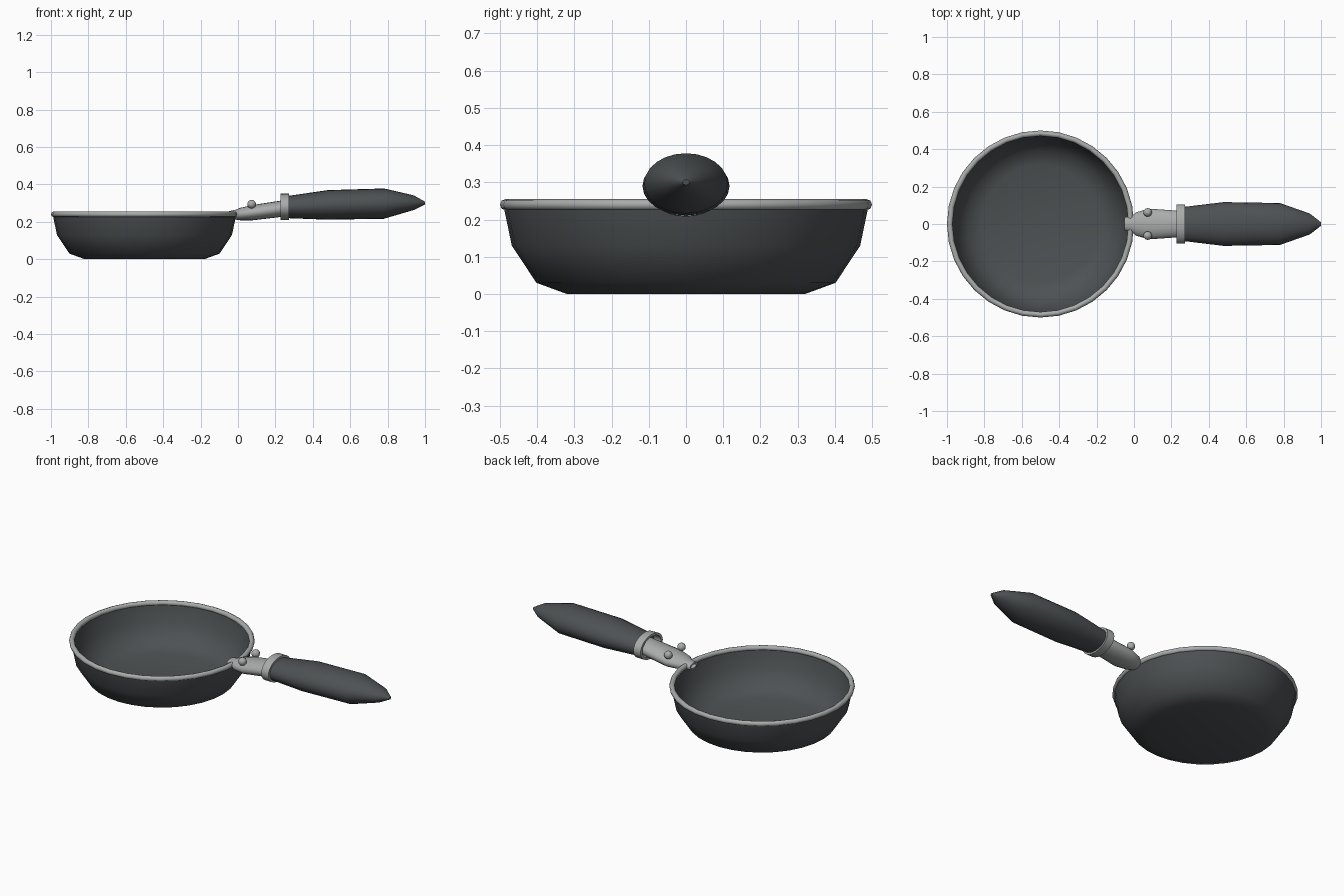
import bpy, bmesh
from math import cos, sin, pi, radians

if "Cube" in bpy.data.objects:
    bpy.data.objects.remove(bpy.data.objects["Cube"])


def material(name, rgb):
    m = bpy.data.materials.new(name)
    m.use_nodes = True
    m.diffuse_color = (*rgb, 1)
    m.node_tree.nodes["Principled BSDF"].inputs["Base Color"].default_value = (*rgb, 1)
    return m


DARK = material("dark coating", (0.075, 0.083, 0.087))
METAL = material("grey metal", (0.40, 0.41, 0.41))


def loft(name, rings, mat, sides, caps=True, closed=False, angle=40):
    """Skin a list of rings, each a function of the angle giving a point."""
    bm = bmesh.new()
    loops = [[bm.verts.new(f(2 * pi * i / sides)) for i in range(sides)] for f in rings]
    pairs = list(zip(loops, loops[1:]))
    if closed:
        pairs.append((loops[-1], loops[0]))
    for a, b in pairs:
        for i in range(sides):
            j = (i + 1) % sides
            bm.faces.new((a[i], a[j], b[j], b[i]))
    if caps and not closed:
        bm.faces.new(loops[0])
        bm.faces.new(loops[-1])
    bmesh.ops.recalc_face_normals(bm, faces=bm.faces)
    me = bpy.data.meshes.new(name)
    bm.to_mesh(me)
    bm.free()
    me.materials.append(mat)
    ob = bpy.data.objects.new(name, me)
    bpy.context.collection.objects.link(ob)
    smooth(ob, angle)
    return ob


def smooth(ob, angle):
    bpy.ops.object.select_all(action='DESELECT')
    ob.select_set(True)
    bpy.context.view_layer.objects.active = ob
    bpy.ops.object.shade_smooth_by_angle(angle=radians(angle))


def flat_ring(r, z):      # horizontal circle around the pan centre
    return lambda a: (-0.5 + r * cos(a), r * sin(a), z)


def cross_ring(x, ry, rz, z):   # ellipse across the handle
    return lambda a: (x, ry * cos(a), z + rz * sin(a))


# Pan body: outer wall, then inner wall and floor
body = [(0.32, 0.003), (0.402, 0.03), (0.468, 0.13), (0.49, 0.235),
        (0.474, 0.235), (0.452, 0.135), (0.392, 0.045), (0.315, 0.02)]
loft("pan_body", [flat_ring(r, z - 0.003 * (z < 0.01)) for r, z in body], DARK, 32, angle=50)

# Rolled rim
rim = [(0.485 + 0.015 * cos(k * pi / 4), 0.24 + 0.015 * sin(k * pi / 4)) for k in range(8)]
loft("rim", [flat_ring(r, z) for r, z in rim], METAL, 32, closed=True, angle=60)

# Bracket: hollow tube from the rim to the collar
bracket = [(-0.05, 0.036, 0.02, 0.236), (-0.015, 0.04, 0.026, 0.238), (0.01, 0.062, 0.033, 0.241),
           (0.08, 0.082, 0.041, 0.249), (0.25, 0.07, 0.044, 0.272), (0.29, 0.068, 0.043, 0.277)]
inner = [(x, ry - 0.012, rz - 0.01, z) for x, ry, rz, z in reversed(bracket)]
loft("bracket", [cross_ring(*s) for s in bracket + inner], METAL, 20, closed=True)

# Rivets on both sides of the bracket
for side, y in (("left", 0.062), ("right", -0.062)):
    bpy.ops.mesh.primitive_uv_sphere_add(segments=16, ring_count=10, radius=0.023,
                                         location=(0.073, y, 0.294))
    rivet = bpy.context.object
    rivet.name = side + "_rivet"
    rivet.data.materials.append(METAL)
    smooth(rivet, 60)

# Collar around the start of the grip
collar = [(0.226, 0.105, 0.071), (0.273, 0.105, 0.071), (0.273, 0.088, 0.058), (0.226, 0.088, 0.058)]
loft("collar", [cross_ring(x, ry, rz, 0.28) for x, ry, rz in collar], METAL, 24, closed=True)

# Grip
grip = [(0.272, 0.092, 0.06, 0.279), (0.48, 0.117, 0.079, 0.29), (0.78, 0.112, 0.081, 0.297),
        (0.94, 0.056, 0.039, 0.302), (1.0, 0.009, 0.007, 0.30)]
loft("grip", [cross_ring(*s) for s in grip], DARK, 24, angle=45)
